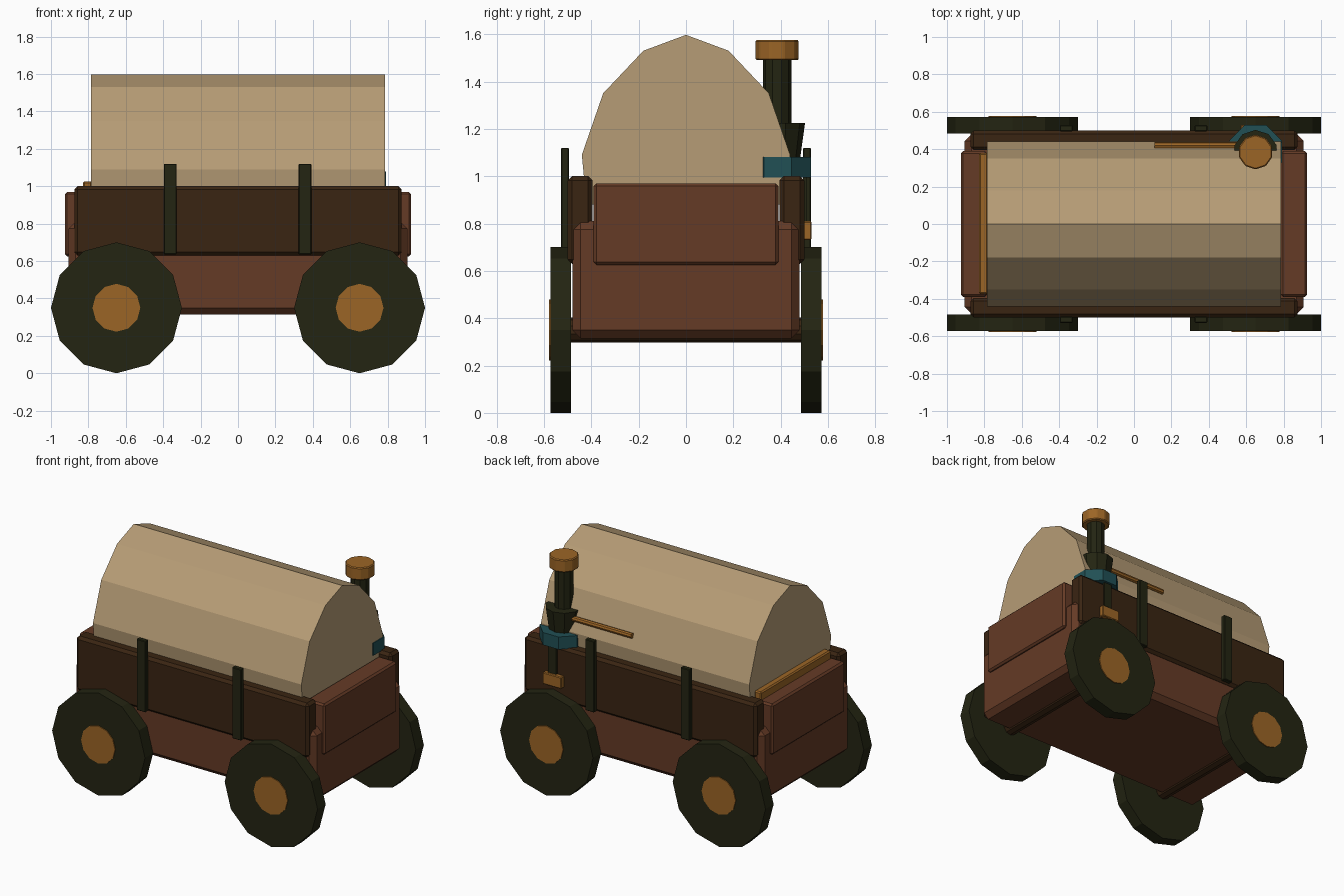
import bpy, bmesh, math
from mathutils import Matrix, Vector

if "Cube" in bpy.data.objects:
    bpy.data.objects.remove(bpy.data.objects["Cube"])


def mat(name, rgb):
    m = bpy.data.materials.new(name)
    m.diffuse_color = (*rgb, 1)
    m.use_nodes = True
    m.node_tree.nodes["Principled BSDF"].inputs["Base Color"].default_value = m.diffuse_color
    return m


CANVAS = mat("canvas cream", (0.47, 0.335, 0.18))
RED = mat("red brown wood", (0.13, 0.043, 0.019))
BROWN = mat("dark brown wood", (0.042, 0.018, 0.006))
DARK = mat("dark iron", (0.017, 0.018, 0.006))
ORANGE = mat("orange wood", (0.33, 0.13, 0.019))
TEAL = mat("teal metal", (0.015, 0.08, 0.09))


def finish(bm, name, material, bevel=0.0):
    if bevel:
        bmesh.ops.bevel(bm, geom=bm.edges[:], offset=bevel, segments=1, affect='EDGES')
    bmesh.ops.recalc_face_normals(bm, faces=bm.faces[:])
    me = bpy.data.meshes.new(name)
    bm.to_mesh(me)
    bm.free()
    me.materials.append(material)
    ob = bpy.data.objects.new(name, me)
    bpy.context.collection.objects.link(ob)
    return ob


def box(name, lo, hi, material, bevel=0.0):
    lo, hi = Vector(lo), Vector(hi)
    size = hi - lo
    bm = bmesh.new()
    bmesh.ops.create_cube(bm, size=1, matrix=Matrix.Translation((lo + hi) / 2)
                          @ Matrix.Diagonal((*size, 1)))
    return finish(bm, name, material, bevel)


def rod(name, a, b, r1, r2, sides, material, turn=0.0, bevel=0.0):
    a, b = Vector(a), Vector(b)
    d = b - a
    rot = d.to_track_quat('Z', 'Y').to_matrix().to_4x4()
    bm = bmesh.new()
    bmesh.ops.create_cone(bm, cap_ends=True, segments=sides, radius1=r1, radius2=r2,
                          depth=d.length, matrix=Matrix.Translation((a + b) / 2) @ rot
                          @ Matrix.Rotation(turn, 4, 'Z'))
    return finish(bm, name, material, bevel)


# Wagon bed, side planks and end boards
box("wagon_bed", (-0.905, -0.48, 0.315), (0.905, 0.48, 0.81), RED, 0.035)
for s in (-1, 1):
    y1, y2 = sorted((s * 0.395, s * 0.50))
    box("side_plank", (-0.875, y1, 0.63), (0.875, y2, 1.0), BROWN, 0.018)
    x1, x2 = sorted((s * 0.785, s * 0.925))
    box("end_board", (x1, -0.39, 0.625), (x2, 0.39, 0.97), RED, 0.012)
    for x in (-0.362, 0.358):
        y1, y2 = sorted((s * 0.495, s * 0.528))
        box("side_post", (x - 0.034, y1, 0.635), (x + 0.034, y2, 1.12), DARK, 0.004)

# Canvas cover: arched profile swept along x
half = [(0.42, 0.88), (0.44, 1.09), (0.35, 1.35), (0.18, 1.53)]
profile = half + [(0, 1.597)] + [(-y, z) for y, z in reversed(half)]
bm = bmesh.new()
face = bm.faces.new([bm.verts.new((-0.785, y, z)) for y, z in profile])
ext = bmesh.ops.extrude_face_region(bm, geom=[face], use_keep_orig=True)
bmesh.ops.translate(bm, vec=(1.57, 0, 0),
                    verts=[v for v in ext["geom"] if isinstance(v, bmesh.types.BMVert)])
finish(bm, "canvas_cover", CANVAS)

# Seat rail on the left end
box("seat_rail", (-0.83, -0.375, 0.95), (-0.78, 0.38, 1.025), ORANGE, 0.008)

# Axles, wheels and hubs
for x in (-0.65, 0.65):
    rod("axle", (x, -0.50, 0.35), (x, 0.50, 0.35), 0.053, 0.053, 10, BROWN)
    for s in (-1, 1):
        rod("wheel", (x, s * 0.485, 0.35), (x, s * 0.572, 0.35), 0.35, 0.35, 12, DARK)
        rod("hub", (x, s * 0.49, 0.35), (x, s * 0.578, 0.35), 0.128, 0.128, 12, ORANGE)

# Chimney at the back right corner
X, Y = 0.65, 0.385
rod("chimney_pipe", (X, Y, 0.95), (X, Y, 1.50), 0.06, 0.06, 10, DARK)
rod("chimney_collar", (X, Y, 1.06), (X, Y, 1.225), 0.095, 0.118, 10, DARK)
rod("chimney_band", (X, 0.388, 0.995), (X, 0.388, 1.08), 0.152, 0.152, 8, TEAL, math.pi / 8)
rod("chimney_cap", (X, Y, 1.49), (X, Y, 1.575), 0.093, 0.093, 10, ORANGE, 0, 0.006)

# Bracket, strap and handle beside the chimney
box("chimney_strap", (0.62, 0.495, 0.74), (0.68, 0.512, 1.0), DARK)
box("chimney_bracket", (0.57, 0.495, 0.73), (0.71, 0.53, 0.81), ORANGE, 0.005)
rod("handle", (0.11, 0.42, 1.175), (0.60, 0.42, 1.175), 0.018, 0.018, 8, ORANGE)
